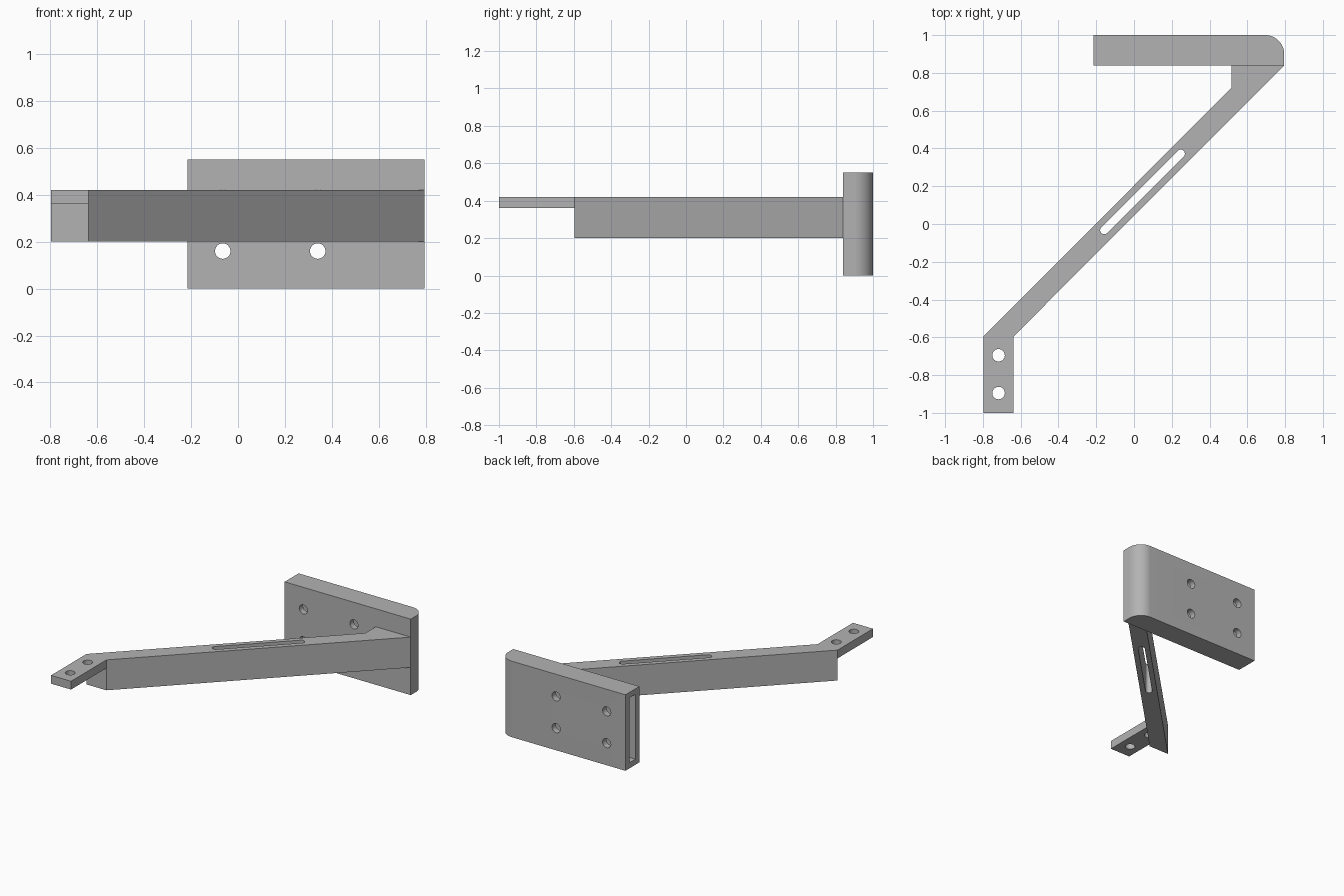
import bpy, bmesh
from math import pi, cos, sin, radians
from mathutils import Matrix, Vector

cube = bpy.data.objects.get("Cube")
if cube:
    bpy.data.objects.remove(cube, do_unlink=True)

grey = bpy.data.materials.new("plain_grey")
grey.use_nodes = True
colour = (0.45, 0.45, 0.45, 1)
grey.diffuse_color = colour
grey.node_tree.nodes["Principled BSDF"].inputs["Base Color"].default_value = colour


def arc(cx, cy, r, start, end, steps):
    angles = [radians(start + (end - start) * i / steps) for i in range(steps + 1)]
    return [(cx + r * cos(a), cy + r * sin(a)) for a in angles]


def prism(name, outline, z0, z1, matrix=Matrix()):
    """Extrude a flat counter-clockwise outline from z0 to z1."""
    bm = bmesh.new()
    base = bm.faces.new([bm.verts.new((x, y, z0)) for x, y in outline])
    top = bmesh.ops.extrude_face_region(bm, geom=[base])["geom"]
    verts = [v for v in top if isinstance(v, bmesh.types.BMVert)]
    bmesh.ops.translate(bm, verts=verts, vec=(0, 0, z1 - z0))
    bmesh.ops.recalc_face_normals(bm, faces=bm.faces)
    bm.transform(matrix)
    mesh = bpy.data.meshes.new(name)
    bm.to_mesh(mesh)
    bm.free()
    mesh.materials.append(grey)
    obj = bpy.data.objects.new(name, mesh)
    bpy.context.collection.objects.link(obj)
    return obj


def box(x0, x1, y0, y1):
    return [(x0, y0), (x1, y0), (x1, y1), (x0, y1)]


def circle(x, y, r):
    return arc(x, y, r, 0, 360, 32)[:-1]


def cut(target, cutter):
    mod = target.modifiers.new("cut", 'BOOLEAN')
    mod.operation = 'DIFFERENCE'
    mod.solver = 'EXACT'
    mod.object = cutter
    bpy.ops.object.select_all(action='DESELECT')
    bpy.context.view_layer.objects.active = target
    target.select_set(True)
    bpy.ops.object.modifier_apply(modifier=mod.name)
    bpy.data.objects.remove(cutter, do_unlink=True)


# Mounting plate with one rounded rear corner
plate = prism("mounting_plate",
              [(-0.215, 0.84), (0.795, 0.84)] + arc(0.695, 0.9, 0.1, 0, 90, 16)
              + [(-0.215, 1.0)], 0, 0.55)

# Pocket open at the end of the plate
cut(plate, prism("pocket_cutter", box(-0.3, 0.5, 0.885, 0.955), 0.04, 0.51))

# Four screw holes through the plate
along_y = Matrix.Rotation(pi / 2, 4, 'X')
for x in (-0.065, 0.34):
    for z in (0.16, 0.39):
        cut(plate, prism("screw_cutter", circle(x, z, 0.033), -1.1, -0.7, along_y))

# Diagonal arm with its wide foot against the plate
arm = prism("diagonal_arm",
            [(-0.797, -0.595), (-0.637, -0.595), (0.795, 0.84), (0.515, 0.84),
             (0.515, 0.72)], 0.2, 0.42)

# Long slot through the arm
half = 0.286
slot = arc(half, 0, 0.022, -90, 90, 12) + arc(-half, 0, 0.022, 90, 270, 12)
turn = Matrix.Translation(Vector((0.045, 0.17, 0))) @ Matrix.Rotation(pi / 4, 4, 'Z')
cut(arm, prism("slot_cutter", slot, 0.1, 0.5, turn))

# Thin front tab with two holes
tab = prism("front_tab", box(-0.797, -0.637, -1.0, -0.595), 0.36, 0.42)
for y in (-0.695, -0.895):
    cut(tab, prism("tab_cutter", circle(-0.717, y, 0.033), 0.3, 0.5))

# Smooth the round surfaces, keep edges sharp
bpy.ops.object.select_all(action='DESELECT')
for obj in (plate, arm, tab):
    obj.select_set(True)
bpy.context.view_layer.objects.active = plate
bpy.ops.object.shade_smooth_by_angle(angle=radians(30))
